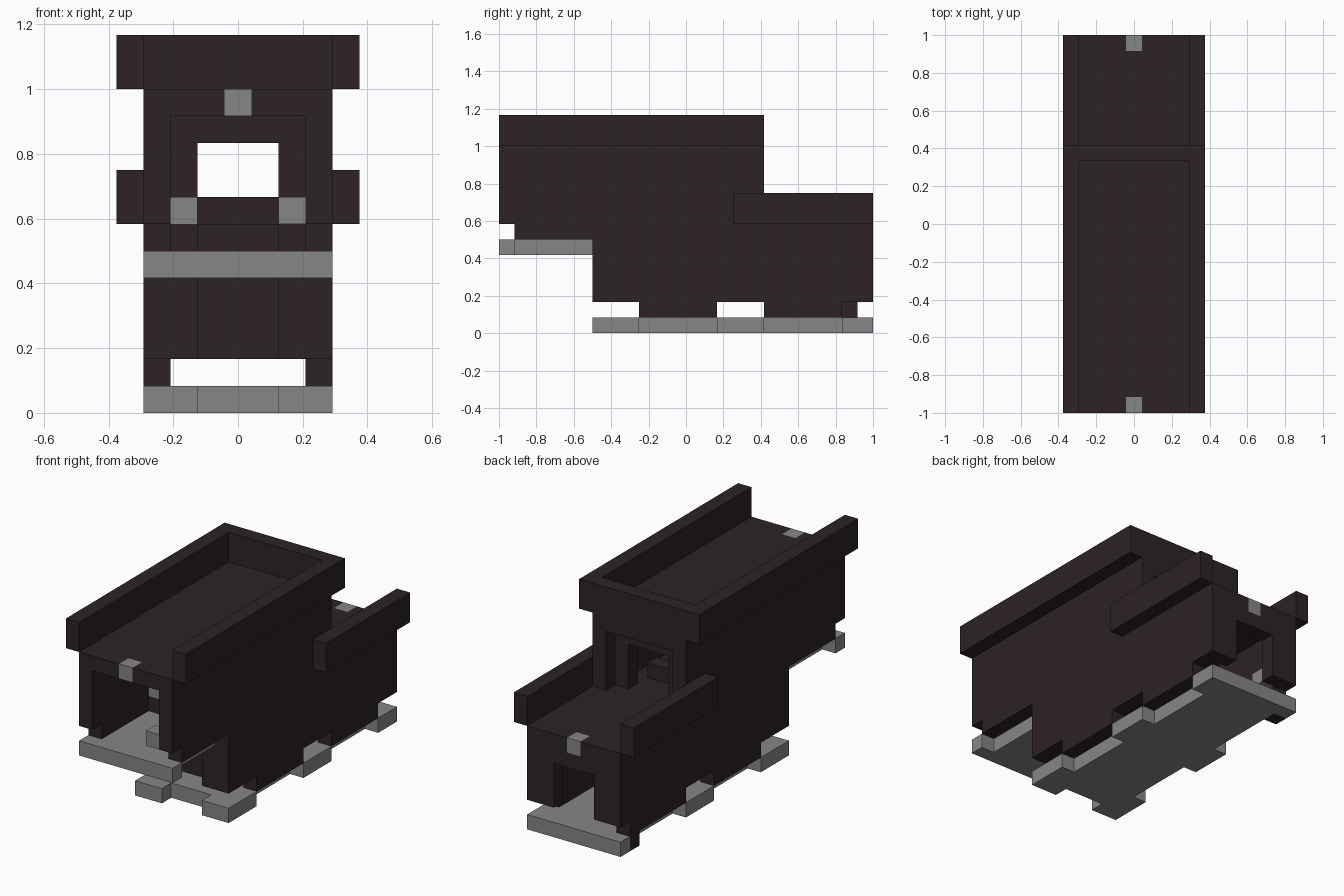
import bpy
import bmesh
from mathutils import Vector

cube = bpy.data.objects.get("Cube")
if cube:
    bpy.data.objects.remove(cube, do_unlink=True)

U = 1 / 12  # one block


def material(name, rgb):
    m = bpy.data.materials.new(name)
    m.use_nodes = True
    m.diffuse_color = (*rgb, 1)
    bsdf = m.node_tree.nodes["Principled BSDF"]
    bsdf.inputs["Base Color"].default_value = (*rgb, 1)
    bsdf.inputs["Roughness"].default_value = 0.9
    return m


DARK = material("dark brown", (0.026, 0.017, 0.017))
GREY = material("mid grey", (0.24, 0.24, 0.24))


def part(name, mat, *boxes, mirror=False):
    """Join boxes given as (x0, x1, y0, y1, z0, z1) in block units."""
    bm = bmesh.new()
    boxes = list(boxes)
    if mirror:
        boxes += [(-b[1], -b[0], *b[2:]) for b in boxes]
    for b in boxes:
        lo, hi = Vector(b[0::2]) * U, Vector(b[1::2]) * U
        for v in bmesh.ops.create_cube(bm, size=1)["verts"]:
            v.co = (lo + hi) / 2 + v.co * (hi - lo)
    mesh = bpy.data.meshes.new(name)
    bm.to_mesh(mesh)
    bm.free()
    mesh.materials.append(mat)
    obj = bpy.data.objects.new(name, mesh)
    bpy.context.collection.objects.link(obj)


# Upper body
part("upper_walls", DARK, (2.5, 3.5, -12, 5, 7, 11), mirror=True)
part("cab_sills", DARK, (2.5, 3.5, -11, -6, 6, 7), mirror=True)
part("roof", DARK, (-3.5, 3.5, -11, 5, 11, 12))
part("roof_front_edge", DARK, (0.5, 3.5, -12, -11, 11, 12), mirror=True)
part("roof_side_rails", DARK, (3.5, 4.5, -12, 4, 12, 14), mirror=True)
part("roof_back_rail", DARK, (-4.5, 4.5, 4, 5, 12, 14))
part("rear_frame_posts", DARK, (1.5, 2.5, 3, 4, 7, 11), mirror=True)
part("rear_frame_lintel", DARK, (-1.5, 1.5, 3, 4, 10, 11))
part("bench", DARK, (-1.5, 1.5, 1, 2, 7, 8))

# Lower body
part("lower_walls", DARK, (2.5, 3.5, -6, 12, 2, 7), mirror=True)
part("lower_front_posts", DARK, (1.5, 2.5, -6, -5, 2, 7), mirror=True)
part("lower_front_panel", DARK, (-1.5, 1.5, -5, -4, 2, 6))
part("lower_deck", DARK, (-2.5, 2.5, -5, 11, 6, 7))
part("deck_back_edge", DARK, (0.5, 2.5, 11, 12, 6, 7), mirror=True)
part("door_lintel", DARK, (-2.5, 2.5, 11, 12, 5, 6))
part("door_posts", DARK, (1.5, 2.5, 11, 12, 2, 5), mirror=True)
part("deck_rails", DARK, (3.5, 4.5, 3, 12, 7, 9), mirror=True)
part("side_skirts", DARK, (2.5, 3.5, -3, 2, 1, 2), (2.5, 3.5, 5, 10, 1, 2), mirror=True)
part("rear_foot", DARK, (-3.5, -2.5, 10, 11, 0, 2))

# Floor plates
part("cab_floor", GREY, (-3.5, 3.5, -12, -11, 5, 6), (-2.5, 2.5, -11, -6, 5, 6))
part("base_plate", GREY, (-2.5, 2.5, -5, 11, 0, 1), (-3.5, 3.5, 11, 12, 0, 1))
part("base_front_feet", GREY, (1.5, 2.5, -6, -5, 0, 1), (2.5, 3.5, -6, -3, 0, 1),
     (2.5, 3.5, 2, 5, 0, 1), mirror=True)
part("base_rear_foot", GREY, (2.5, 3.5, 10, 11, 0, 1))

# Lamps and controls
part("front_lamp", GREY, (-0.5, 0.5, -12, -11, 11, 12))
part("rear_lamp", GREY, (-0.5, 0.5, 11, 12, 6, 7))
part("front_control", GREY, (1.5, 2.5, -12, -11, 7, 8))
part("cab_control", GREY, (-2.5, -1.5, -6, -5, 7, 8))
part("rear_control", GREY, (-2.5, -1.5, 10, 11, 2, 3))
